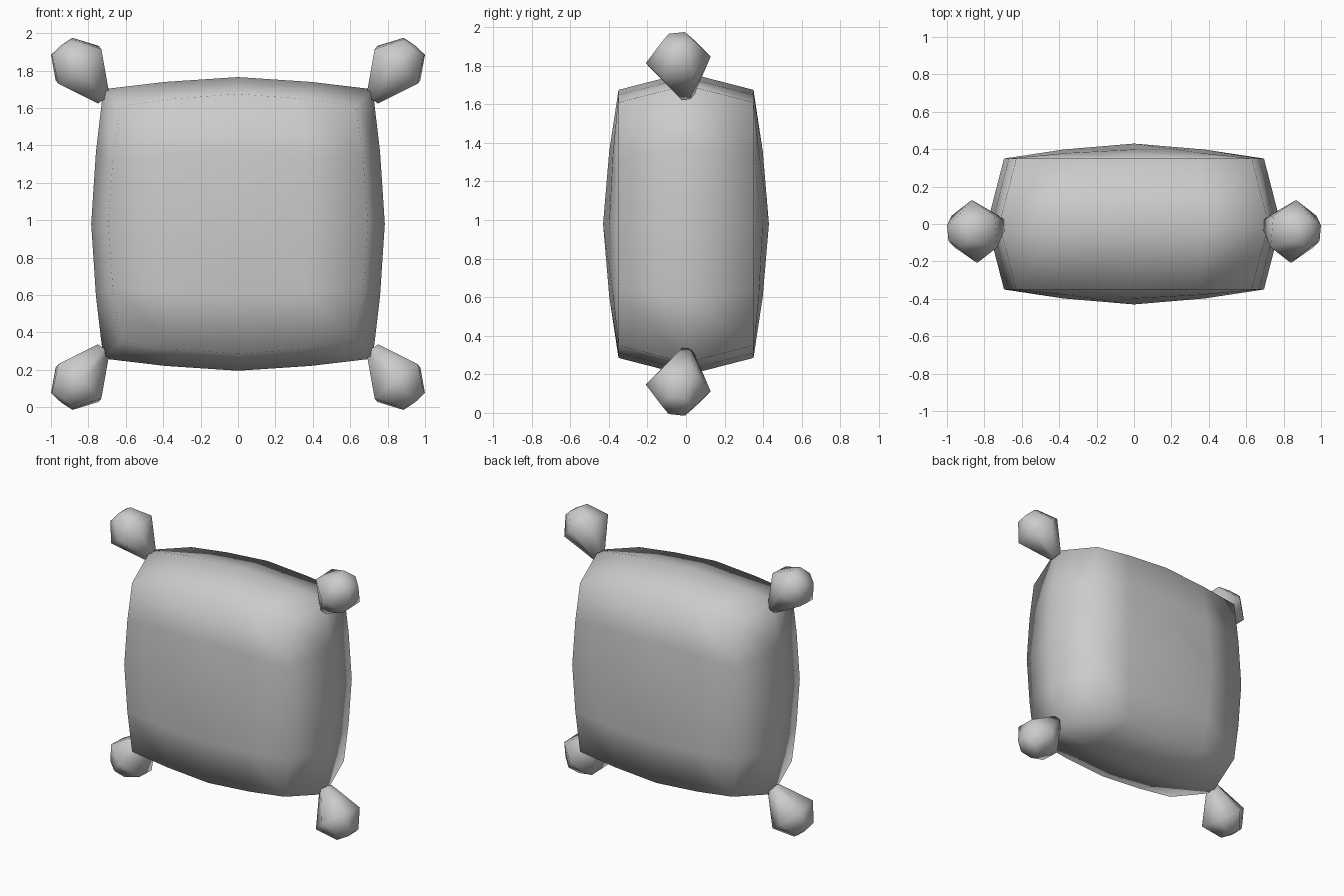
import bpy, bmesh, math
from mathutils import Vector

cube = bpy.data.objects.get("Cube")
if cube:
    bpy.data.objects.remove(cube, do_unlink=True)

MID_Z = 0.98

grey = bpy.data.materials.new("grey cloth")
grey.use_nodes = True
colour = (0.6, 0.6, 0.6, 1)
grey.diffuse_color = colour
grey.node_tree.nodes["Principled BSDF"].inputs["Base Color"].default_value = colour


def finish(bm, name):
    """Turn a bmesh into a smooth-shaded object."""
    bmesh.ops.recalc_face_normals(bm, faces=bm.faces)
    for f in bm.faces:
        f.smooth = True
    mesh = bpy.data.meshes.new(name)
    bm.to_mesh(mesh)
    bm.free()
    mesh.materials.append(grey)
    obj = bpy.data.objects.new(name, mesh)
    bpy.context.collection.objects.link(obj)
    return obj


def bulge(t):
    return 1 - abs(t) ** 1.5


# Cushion: a sliced box whose faces and edges all swell outward
bm = bmesh.new()
bmesh.ops.create_cube(bm, size=2)
cuts = [((1, 0, 0), d) for d in (-0.54, 0, 0.54)]
cuts += [((0, 0, 1), d) for d in (-0.54, 0, 0.54)]
cuts += [((0, 1, 0), 0)]
for axis, d in cuts:
    n = Vector(axis)
    bmesh.ops.bisect_plane(bm, geom=bm.verts[:] + bm.edges[:] + bm.faces[:],
                           plane_co=n * d, plane_no=n)
for v in bm.verts:
    a, b, c = v.co
    v.co = (a * (0.63 + 0.065 * bulge(c) + 0.09 * bulge(b)),
            b * (0.35 + 0.08 * bulge(a) * bulge(c)),
            MID_Z + c * (0.63 + 0.065 * bulge(a) + 0.09 * bulge(b)))
finish(bm, "cushion_body")


# Corner tassels: six-sided buds that widen from the corner and close in a dome
def tassel(name, sx, sz):
    tip = Vector((0.72, 0, 0.67))
    middle = Vector((0.853, -0.04, 0.851))
    end = Vector((0.939, -0.048, 0.945))
    axis = (end - tip).normalized()
    side = (Vector((0, 1, 0)) - axis * axis.y).normalized()
    across = axis.cross(side)
    bm = bmesh.new()

    def place(p):
        return bm.verts.new((p.x * sx, p.y, MID_Z + p.z * sz))

    rings = []
    for centre, radius in ((tip, 0.045), (middle, 0.17), (end, 0.084)):
        rings.append([place(centre + radius * (side * math.cos(k * math.pi / 3)
                                               + across * math.sin(k * math.pi / 3)))
                      for k in range(6)])
    apex = place(end + axis * 0.012)
    bm.faces.new(rings[0])
    for k in range(6):
        n = (k + 1) % 6
        for low, high in zip(rings, rings[1:]):
            bm.faces.new((low[k], low[n], high[n], high[k]))
        bm.faces.new((rings[-1][k], rings[-1][n], apex))
    finish(bm, name)


for sx, across_name in ((1, "left"), (-1, "right")):
    for sz, level in ((1, "upper"), (-1, "lower")):
        tassel(f"{level}_{across_name}_tassel", sx, sz)
